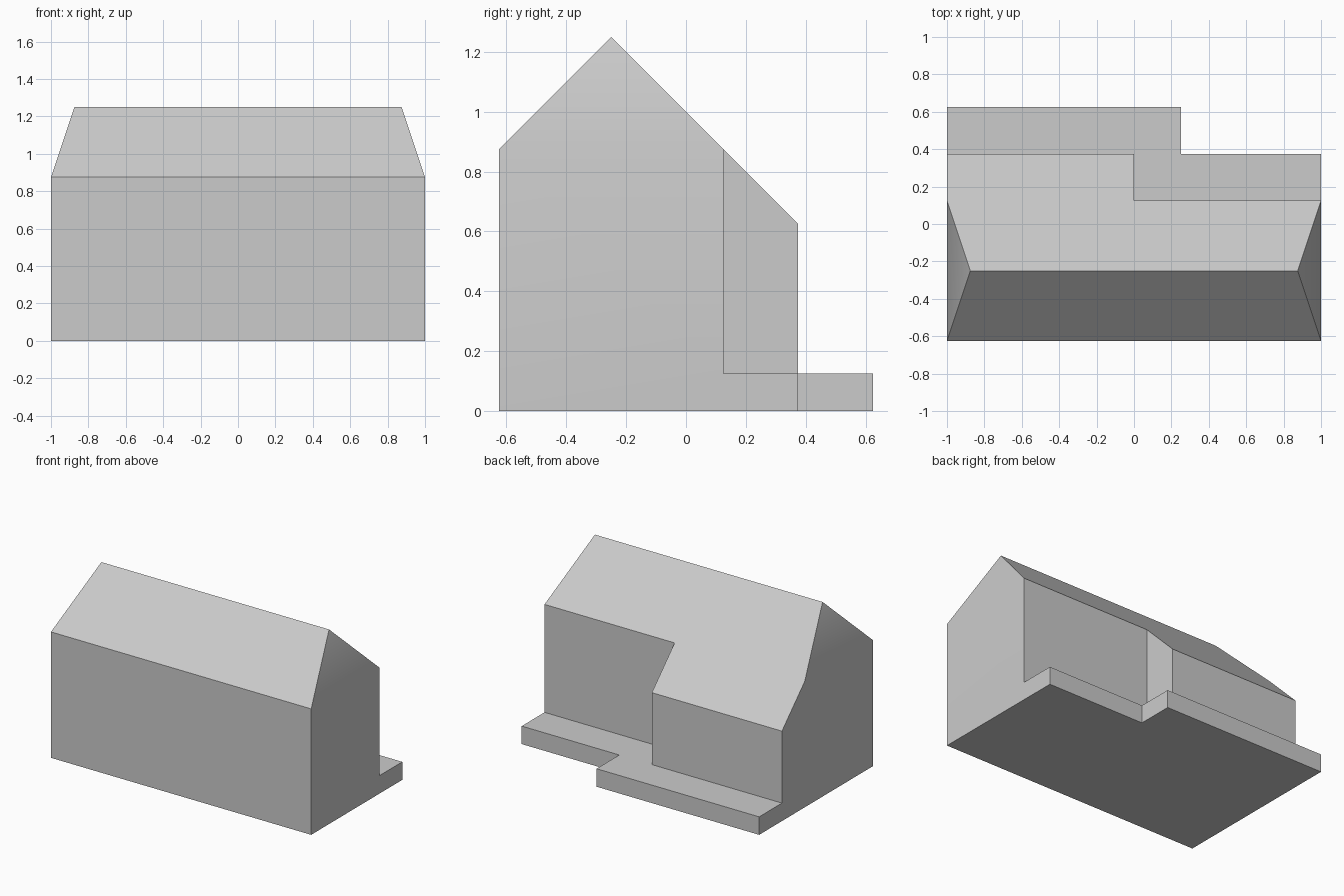
import bpy
import bmesh
import math
from mathutils import Vector

cube = bpy.data.objects.get("Cube")
if cube:
    bpy.data.objects.remove(cube, do_unlink=True)

# One plain grey for the whole building
grey = bpy.data.materials.new("light grey")
grey.use_nodes = True
colour = (0.6, 0.6, 0.6, 1)
grey.diffuse_color = colour
grey.node_tree.nodes["Principled BSDF"].inputs["Base Color"].default_value = colour


def prism(name, outline, height, cuts=()):
    """Extrude a ground outline, then slice it with (point, normal) planes."""
    bm = bmesh.new()
    base = bm.faces.new([bm.verts.new((x, y, 0)) for x, y in outline])
    extruded = bmesh.ops.extrude_face_region(bm, geom=[base], use_keep_orig=True)
    top = [v for v in extruded["geom"] if isinstance(v, bmesh.types.BMVert)]
    bmesh.ops.translate(bm, verts=top, vec=(0, 0, height))
    for point, normal in cuts:
        geom = bm.verts[:] + bm.edges[:] + bm.faces[:]
        bmesh.ops.bisect_plane(bm, geom=geom, dist=0.0001, plane_co=point,
                               plane_no=Vector(normal).normalized(), clear_outer=True)
        rim = [e for e in bm.edges if e.is_boundary]
        bmesh.ops.holes_fill(bm, edges=rim, sides=0)
    bmesh.ops.remove_doubles(bm, verts=bm.verts, dist=0.0001)
    bmesh.ops.recalc_face_normals(bm, faces=bm.faces)
    mesh = bpy.data.meshes.new(name)
    bm.to_mesh(mesh)
    bm.free()
    mesh.materials.append(grey)
    obj = bpy.data.objects.new(name, mesh)
    bpy.context.collection.objects.link(obj)
    return obj


FRONT, WALL, WING, TERRACE = -0.625, 0.125, 0.375, 0.625
ridge = (0, -0.25, 1.25)

# House with a rear wing, its roof sliced to two slopes and two steep hips
house = prism(
    "house",
    [(-1, FRONT), (1, FRONT), (1, WALL), (0, WALL), (0, WING), (-1, WING)],
    1.5,
    [(ridge, (0, -1, 1)), (ridge, (0, 1, 1))]
    + [((side, 0, 0.875), (3 * side, 0, 1)) for side in (-1, 1)],
)

# Low stepped terrace along the back
terrace = prism(
    "terrace",
    [(-1, FRONT), (1, FRONT), (1, WING), (0.25, WING), (0.25, TERRACE), (-1, TERRACE)],
    0.125,
)

# Merge both into one solid and remove the seams on flat walls
union = house.modifiers.new("join terrace", 'BOOLEAN')
union.operation = 'UNION'
union.solver = 'EXACT'
union.object = terrace
flat = house.modifiers.new("merge flat faces", 'DECIMATE')
flat.decimate_type = 'DISSOLVE'
flat.angle_limit = math.radians(1)

bpy.ops.object.select_all(action='DESELECT')
house.select_set(True)
bpy.context.view_layer.objects.active = house
for name in [m.name for m in house.modifiers]:
    bpy.ops.object.modifier_apply(modifier=name)
bpy.data.objects.remove(terrace, do_unlink=True)

# Soft shading only where the end walls lean into the hips
bpy.ops.object.shade_smooth_by_angle(angle=math.radians(30))
